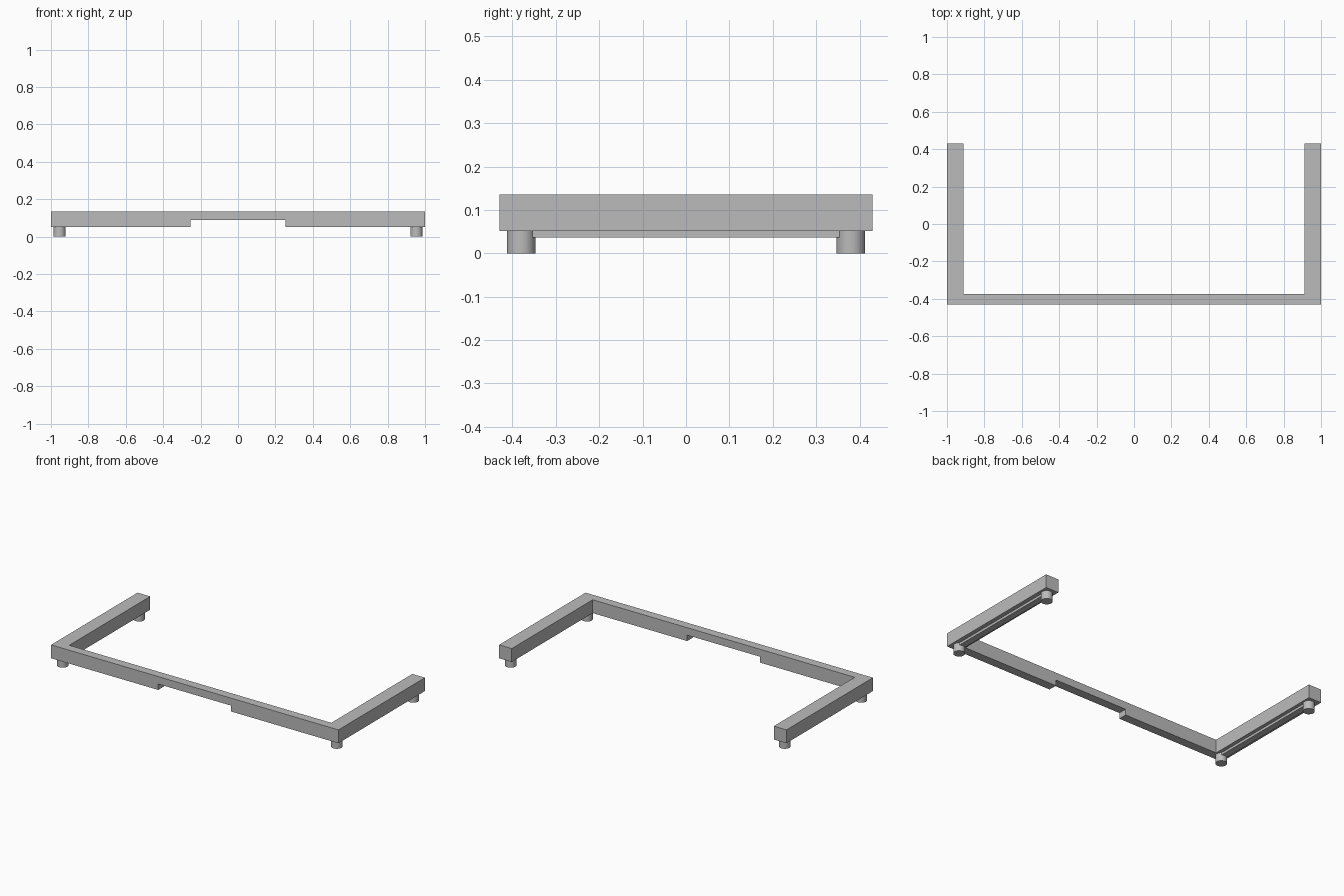
import bpy
import bmesh

cube = bpy.data.objects.get("Cube")
if cube:
    bpy.data.objects.remove(cube, do_unlink=True)

grey = bpy.data.materials.new("plain_grey")
grey.use_nodes = True
grey.diffuse_color = (0.5, 0.5, 0.5, 1)
grey.node_tree.nodes["Principled BSDF"].inputs["Base Color"].default_value = (0.5, 0.5, 0.5, 1)

HALF_X, HALF_Y = 1.0, 0.43
BOTTOM, TOP = 0.051, 0.135
INNER_X, INNER_Y = 0.912, -0.375
FOOT_X, FOOT_Y, FOOT_R = 0.954, 0.38, 0.033


def finish(bm, name):
    bmesh.ops.recalc_face_normals(bm, faces=bm.faces)
    mesh = bpy.data.meshes.new(name)
    bm.to_mesh(mesh)
    bm.free()
    obj = bpy.data.objects.new(name, mesh)
    bpy.context.collection.objects.link(obj)
    mesh.materials.append(grey)
    return obj


def box(name, low, high):
    bm = bmesh.new()
    bmesh.ops.create_cube(bm, size=1)
    for v in bm.verts:
        v.co = [a + (c + 0.5) * (b - a) for a, b, c in zip(low, high, v.co)]
    return finish(bm, name)


# U-shaped frame: half outline mirrored, then extruded upward
half = [(HALF_X, -HALF_Y), (HALF_X, HALF_Y), (INNER_X, HALF_Y), (INNER_X, INNER_Y)]
outline = half + [(-x, y) for x, y in reversed(half)]
bm = bmesh.new()
base = bm.faces.new([bm.verts.new((x, y, BOTTOM)) for x, y in outline])
top = bmesh.ops.extrude_face_region(bm, geom=[base], use_keep_orig=True)
raised = [g for g in top["geom"] if isinstance(g, bmesh.types.BMVert)]
bmesh.ops.translate(bm, verts=raised, vec=(0, 0, TOP - BOTTOM))
frame = finish(bm, "frame")

# Shallow notch under the middle of the front bar
cutter = box("notch_cutter", (-0.254, -0.5, 0), (0.254, -0.3, 0.088))
cutter.hide_render = True
cutter.hide_viewport = True
notch = frame.modifiers.new("notch", "BOOLEAN")
notch.operation = "DIFFERENCE"
notch.solver = "EXACT"
notch.object = cutter

for side, sx in (("left", 1), ("right", -1)):
    # Narrow rail running between the feet
    x = sx * FOOT_X
    box(side + "_rail", (x - 0.02, -FOOT_Y, 0.036), (x + 0.02, FOOT_Y, BOTTOM))

    # Round feet at both ends of the side bar
    for end, sy in (("front", -1), ("back", 1)):
        bm = bmesh.new()
        bmesh.ops.create_cone(bm, cap_ends=True, segments=32, radius1=FOOT_R,
                              radius2=FOOT_R, depth=BOTTOM)
        bmesh.ops.translate(bm, verts=bm.verts, vec=(x, sy * FOOT_Y, BOTTOM / 2))
        foot = finish(bm, f"{end}_{side}_foot")
        bpy.ops.object.select_all(action="DESELECT")
        foot.select_set(True)
        bpy.context.view_layer.objects.active = foot
        bpy.ops.object.shade_smooth_by_angle()
